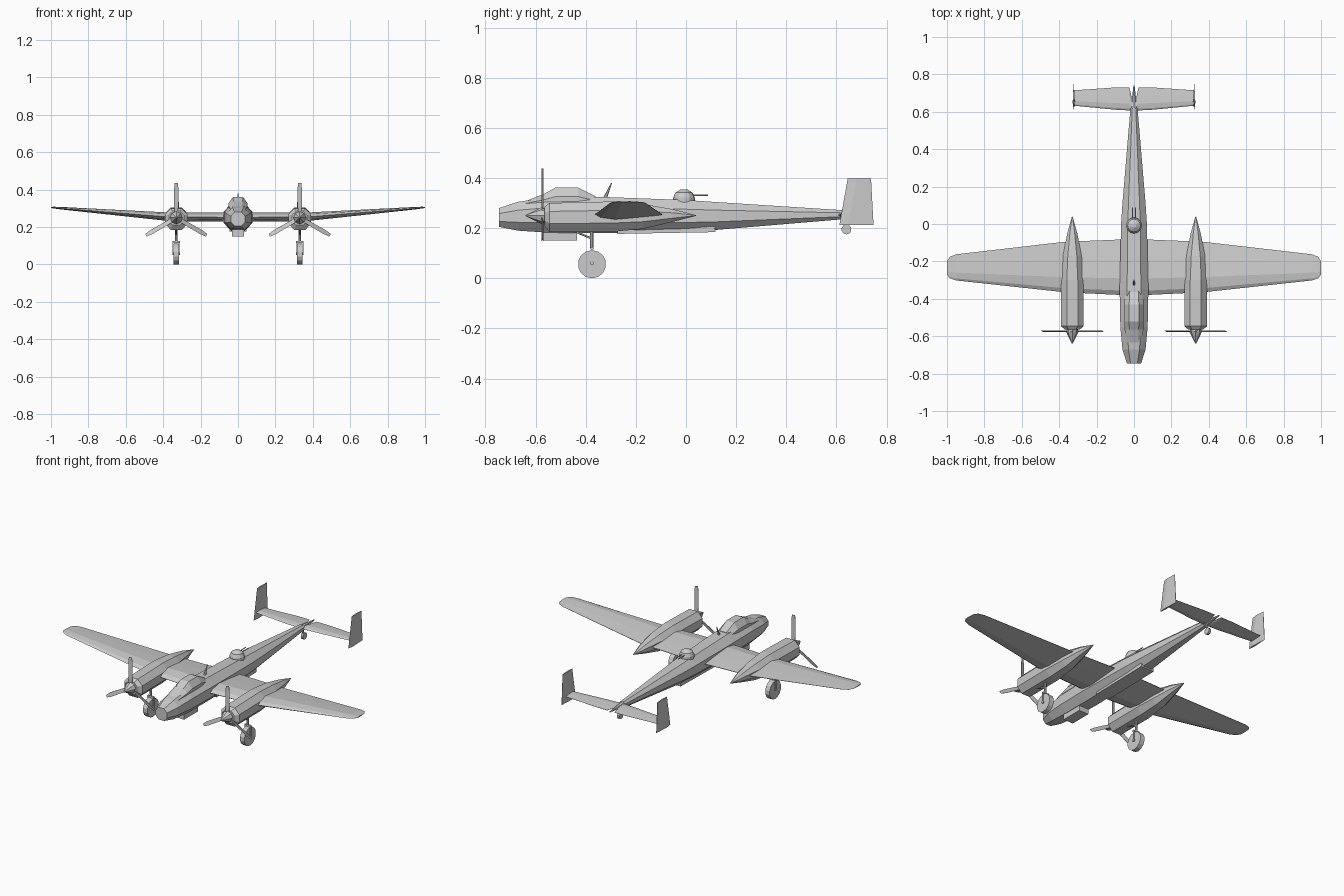
import bpy, bmesh, math
from mathutils import Matrix, Vector


def finish(name, bm):
    bmesh.ops.recalc_face_normals(bm, faces=bm.faces)
    me = bpy.data.meshes.new(name)
    bm.to_mesh(me)
    bm.free()
    ob = bpy.data.objects.new(name, me)
    bpy.context.collection.objects.link(ob)
    return ob


def loft(name, rings):
    """Skin a list of equal-length point rings and cap both ends."""
    bm = bmesh.new()
    vs = [[bm.verts.new(p) for p in r] for r in rings]
    n = len(rings[0])
    for a, b in zip(vs, vs[1:]):
        for i in range(n):
            j = (i + 1) % n
            bm.faces.new((a[i], a[j], b[j], b[i]))
    bm.faces.new(vs[0])
    bm.faces.new(vs[-1])
    return finish(name, bm)


def octagon(y, w, zb, zt, x=0, f=0.48):
    m, h = (zb + zt) / 2, (zt - zb) / 2
    g = 0.42 * h
    return [(x + a, y, m + b) for a, b in
            ((w, -g), (w, g), (w * f, h), (-w * f, h), (-w, g), (-w, -g), (-w * f, -h), (w * f, -h))]


def box(name, lo, hi):
    return loft(name, [[(lo[0], y, lo[2]), (hi[0], y, lo[2]), (hi[0], y, hi[2]), (lo[0], y, hi[2])]
                       for y in (lo[1], hi[1])])


def rod(name, a, b, r1, r2=None, n=8):
    """Cylinder or cone between two points."""
    a, b = Vector(a), Vector(b)
    d = b - a
    bm = bmesh.new()
    bmesh.ops.create_cone(bm, cap_ends=True, segments=n, radius1=r1, radius2=r1 if r2 is None else r2,
                          depth=d.length,
                          matrix=Matrix.Translation((a + b) / 2) @ d.to_track_quat('Z', 'Y').to_matrix().to_4x4())
    return finish(name, bm)


# thin airfoil: (chord fraction, height relative to half thickness)
FOIL = ((0, 0), (0.08, 0.6), (0.3, 1), (0.65, 0.6), (1, 0.05),
        (1, -0.05), (0.65, -0.5), (0.3, -0.9), (0.08, -0.55))


def foil(x, y0, y1, z, t):
    return [(x, y0 + (y1 - y0) * c, z + t * h) for c, h in FOIL]


def mirrored(secs):
    return [(-s[0], *s[1:]) for s in reversed(secs) if s[0] > 0] + secs


# fuselage
loft("fuselage", [octagon(*s) for s in (
    (-0.745, 0.038, 0.205, 0.28), (-0.67, 0.062, 0.19, 0.305), (-0.55, 0.073, 0.182, 0.322),
    (-0.35, 0.077, 0.18, 0.325), (0.0, 0.069, 0.186, 0.312), (0.12, 0.061, 0.193, 0.304),
    (0.62, 0.019, 0.235, 0.272))])
rod("tail_cone", (0, 0.61, 0.254), (0, 0.74, 0.254), 0.018, 0.003)

# canopy
loft("canopy", [[(-w, y, 0.29), (-w, y, 0.29 + (z - 0.29) * 0.5), (-w * 0.5, y, z),
                 (w * 0.5, y, z), (w, y, 0.29 + (z - 0.29) * 0.5), (w, y, 0.29)]
                for y, w, z in ((-0.66, 0.04, 0.3), (-0.565, 0.05, 0.337), (-0.52, 0.052, 0.362),
                                (-0.43, 0.052, 0.362), (-0.36, 0.045, 0.327))])

# belly parts
box("nose_gondola", (-0.033, -0.57, 0.15), (0.033, -0.435, 0.19))
box("belly_panel", (-0.045, -0.27, 0.178), (0.045, 0.12, 0.2)).data.transform(
    Matrix.Translation((0, 0, 0.004)) @ Matrix.Rotation(0.018, 4, 'X'))

# wing
loft("wing", [foil(*s) for s in mirrored([
    (0, -0.383, -0.08, 0.252, 0.027), (0.37, -0.365, -0.095, 0.254, 0.024),
    (0.95, -0.302, -0.162, 0.301, 0.007), (0.985, -0.29, -0.175, 0.304, 0.005),
    (1.0, -0.27, -0.2, 0.305, 0.003)])])

# tailplane
loft("tailplane", [foil(*s) for s in mirrored([
    (0, 0.605, 0.68, 0.253, 0.01), (0.014, 0.606, 0.685, 0.253, 0.01), (0.024, 0.607, 0.73, 0.253, 0.01),
    (0.1, 0.611, 0.73, 0.253, 0.009), (0.318, 0.632, 0.715, 0.253, 0.006)])])

# dorsal turret, guns and mast
bm = bmesh.new()
rings = []
for r, z in ((0.043, 0.3), (0.043, 0.322), (0.034, 0.342), (0.012, 0.355)):
    rings.append([(r * math.cos(k * math.pi / 6), -0.008 + r * math.sin(k * math.pi / 6), z) for k in range(12)])
bm.free()
loft("dorsal_turret", rings)
for s in (-1, 1):
    rod("turret_gun", (s * 0.009, 0.02, 0.332), (s * 0.009, 0.087, 0.332), 0.003, n=6)
rod("antenna_mast", (0, -0.325, 0.315), (0, -0.297, 0.38), 0.008, 0.002, 6)

# tail wheel
rod("tail_wheel", (-0.008, 0.64, 0.195), (0.008, 0.64, 0.195), 0.02, n=10)
rod("tail_wheel_strut", (0, 0.625, 0.25), (0, 0.64, 0.195), 0.006, n=6)

for s in (-1, 1):
    side = "left" if s < 0 else "right"
    X = s * 0.33

    # fin
    loft(side + "_fin", [[(s * 0.322 + dx * k, y, z) for dx, y in
                          ((0, y0), (0.006, y0 + 0.035), (0.001, y1), (-0.001, y1), (-0.006, y0 + 0.035))]
                         for y0, y1, z, k in ((0.612, 0.748, 0.213, 1), (0.645, 0.738, 0.398, 0.8))])

    # engine nacelle
    loft(side + "_nacelle", [octagon(y, w, zb, zt, X) for y, w, zb, zt in (
        (-0.565, 0.04, 0.21, 0.285), (-0.545, 0.061, 0.185, 0.3), (-0.3, 0.061, 0.185, 0.306),
        (-0.17, 0.05, 0.197, 0.296), (-0.05, 0.027, 0.226, 0.275), (0.04, 0.002, 0.249, 0.252))])

    # propeller
    rod(side + "_spinner", (X, -0.575, 0.25), (X, -0.64, 0.25), 0.034, 0.002)
    rod(side + "_prop_hub", (X, -0.54, 0.25), (X, -0.575, 0.25), 0.03)
    for k in range(3):
        blade = loft(side + "_prop_blade", [
            [(-w, -0.004, r), (w, 0.002, r), (w, 0.004, r), (-w, -0.002, r)]
            for r, w in ((0.01, 0.008), (0.06, 0.011), (0.15, 0.012), (0.187, 0.008))])
        blade.data.transform(Matrix.Translation((X, -0.573, 0.25)) @ Matrix.Rotation(k * math.tau / 3, 4, 'Y'))

    # main gear
    rod(side + "_wheel", (X - 0.015, -0.375, 0.056), (X + 0.015, -0.375, 0.056), 0.056, n=14)
    rod(side + "_axle", (X - 0.021, -0.375, 0.06), (X + 0.021, -0.375, 0.06), 0.008, n=8)
    for d in (-1, 1):
        x = X + d * 0.0185
        box(side + "_fork_leg", (x - 0.002, -0.379, 0.056), (x + 0.002, -0.371, 0.122))
    box(side + "_fork_crown", (X - 0.0205, -0.381, 0.115), (X + 0.0205, -0.369, 0.125))
    rod(side + "_gear_strut", (X, -0.375, 0.12), (X, -0.375, 0.22), 0.007)
    rod(side + "_drag_strut", (X, -0.375, 0.158), (X, -0.45, 0.19), 0.004, n=6)
